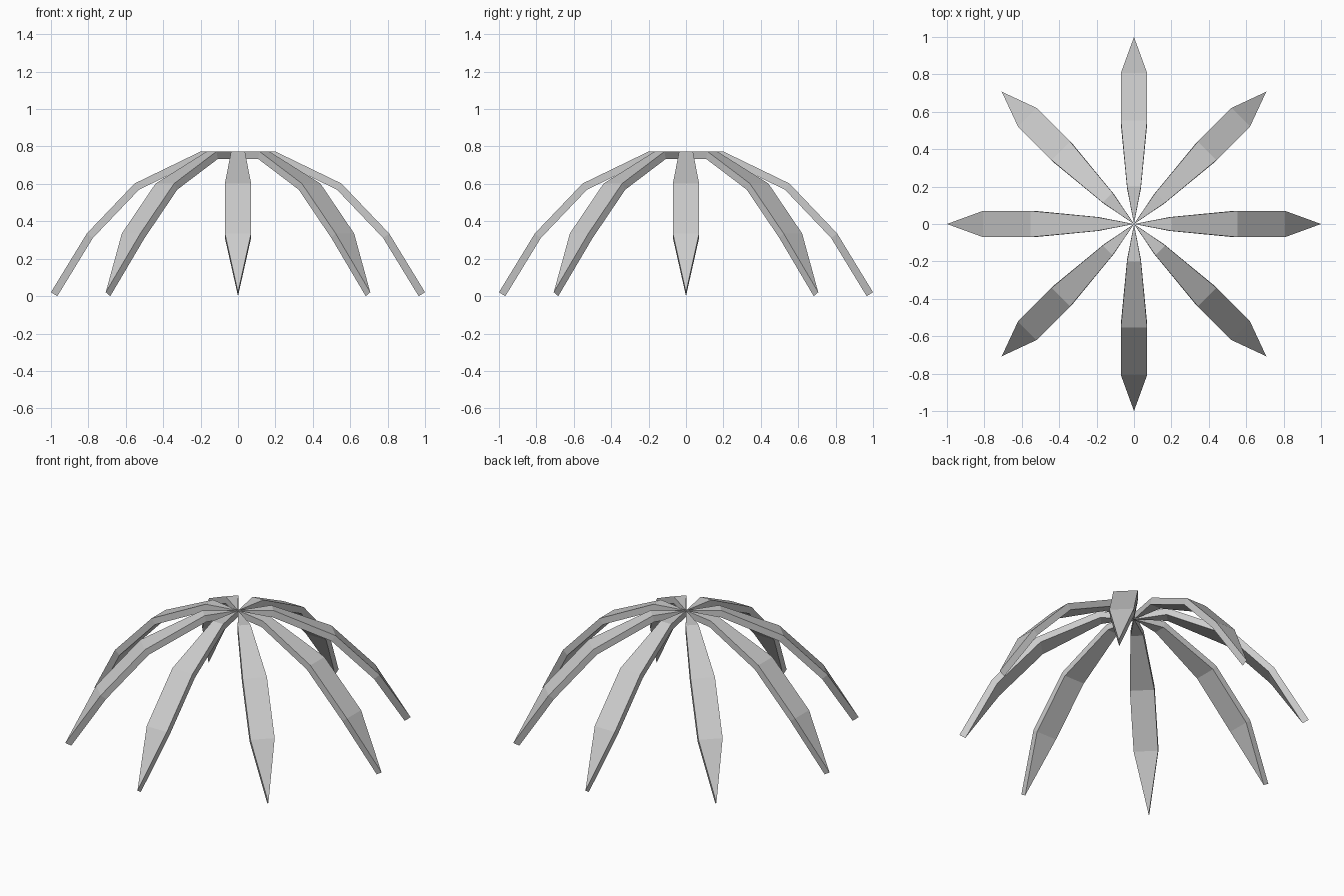
import bpy, math

if "Cube" in bpy.data.objects:
    bpy.data.objects.remove(bpy.data.objects["Cube"])

# Leaf outline: (radius, height, half width) from the hub to the pointed tip
PROFILE = [(0.0, 0.773, 0.0), (0.2, 0.773, 0.037), (0.553, 0.602, 0.07),
           (0.808, 0.335, 0.07), (1.0, 0.0205, 0.0)]
COUNT = 8
THICKNESS = 0.04


def leaf_mesh():
    """Bent strip that comes to a point at both ends."""
    hub, *middle, tip = PROFILE
    verts = [(hub[0], 0, hub[1])]
    for r, z, w in middle:
        verts += [(r, -w, z), (r, w, z)]
    verts.append((tip[0], 0, tip[1]))
    faces = [(0, 1, 2)]
    for i in range(1, 2 * len(middle) - 1, 2):
        faces.append((i, i + 2, i + 3, i + 1))
    n = len(verts)
    faces.append((n - 3, n - 1, n - 2))
    mesh = bpy.data.meshes.new("leaf")
    mesh.from_pydata(verts, [], faces)
    mesh.update()
    return mesh


# Eight arching leaves around the hub, thickened inwards
mesh = leaf_mesh()
for k in range(COUNT):
    leaf = bpy.data.objects.new(f"leaf_{k + 1}", mesh)
    leaf.rotation_euler.z = k * math.tau / COUNT
    bpy.context.collection.objects.link(leaf)
    solid = leaf.modifiers.new("thickness", 'SOLIDIFY')
    solid.thickness = THICKNESS
    solid.offset = -1
    solid.use_even_offset = True
